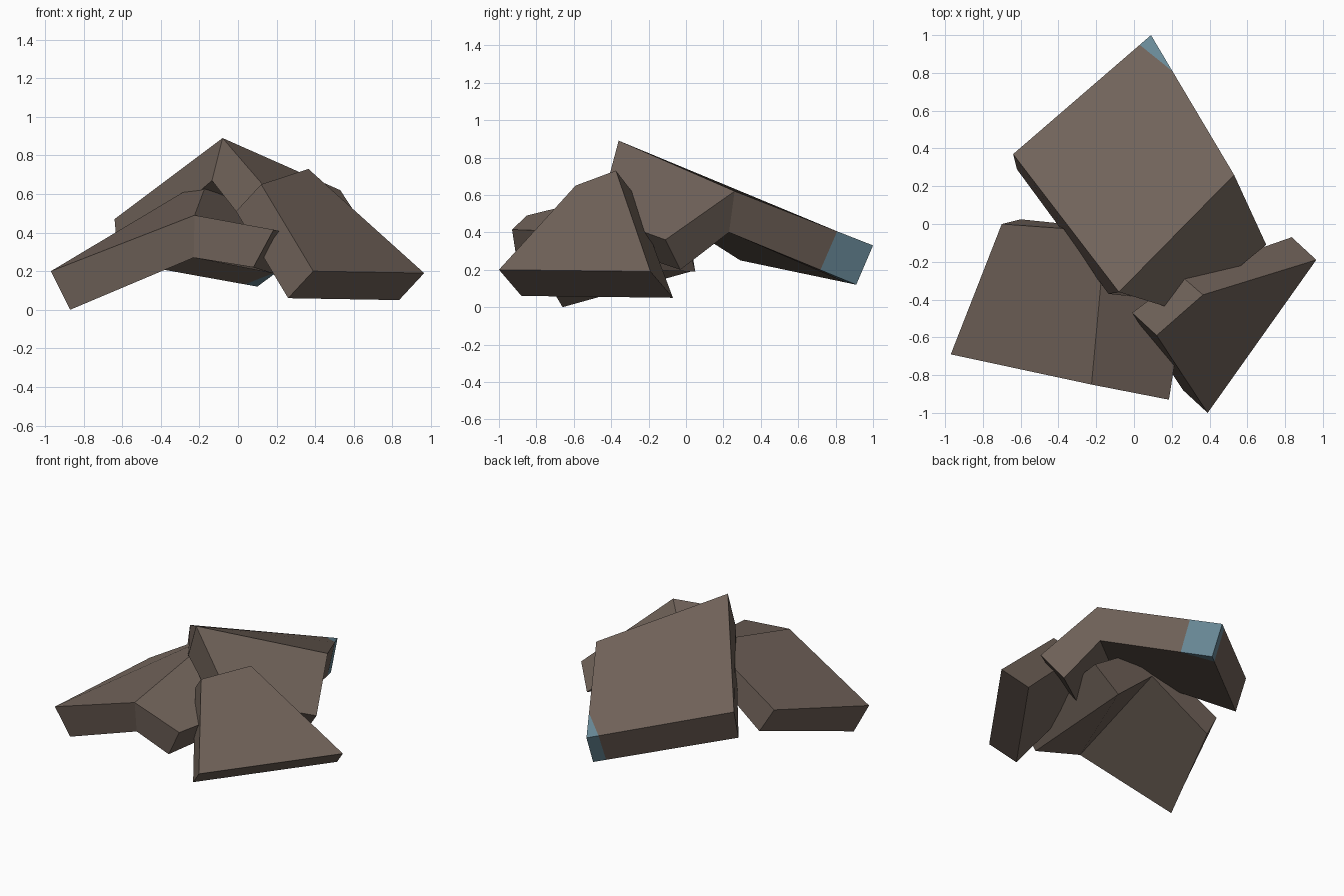
import bpy, bmesh
from mathutils import Vector

if "Cube" in bpy.data.objects:
    bpy.data.objects.remove(bpy.data.objects["Cube"])


def material(name, rgb):
    m = bpy.data.materials.new(name)
    m.diffuse_color = (*rgb, 1)
    m.use_nodes = True
    m.node_tree.nodes["Principled BSDF"].inputs["Base Color"].default_value = m.diffuse_color
    return m


brown = material("brown stone", (0.165, 0.125, 0.102))
blue = material("slate blue", (0.14, 0.25, 0.31))


def slab(name, outer_a, inner_a, outer_b, inner_b, cut=None):
    """Bent slab: a thick open profile at end a joined to one at end b."""
    bm = bmesh.new()
    oa, ia, ob, ib = [[bm.verts.new(p) for p in row]
                      for row in (outer_a, inner_a, outer_b, inner_b)]
    for i in range(len(oa) - 1):
        j = i + 1
        bm.faces.new((oa[i], oa[j], ob[j], ob[i]))   # outer skin
        bm.faces.new((ia[i], ib[i], ib[j], ia[j]))   # inner skin
        bm.faces.new((oa[i], ia[i], ia[j], oa[j]))   # end a
        bm.faces.new((ob[i], ob[j], ib[j], ib[i]))   # end b
    for k in (0, -1):                                # free edges
        bm.faces.new((oa[k], ob[k], ib[k], ia[k]))
    bmesh.ops.recalc_face_normals(bm, faces=bm.faces[:])
    if cut:                                          # coloured corner
        p, q, r = map(Vector, cut)
        n = (q - p).cross(r - q).normalized()
        bmesh.ops.bisect_plane(bm, geom=bm.verts[:] + bm.edges[:] + bm.faces[:],
                               plane_co=p, plane_no=n)
        for f in bm.faces:
            f.material_index = int((f.calc_center_median() - p).dot(n) > 0)
    me = bpy.data.meshes.new(name)
    bm.to_mesh(me)
    bm.free()
    me.materials.append(brown)
    me.materials.append(blue)
    ob_ = bpy.data.objects.new(name, me)
    bpy.context.collection.objects.link(ob_)
    return ob_


# Back slab: large sloping panel, ridge, short lower panel, blue corner
slab("back_slab",
     [(-0.64, 0.37, 0.47), (-0.08, -0.36, 0.89), (0.265, -0.467, 0.49)],
     [(-0.62, 0.29, 0.25), (-0.135, -0.37, 0.67), (0.135, -0.40, 0.325)],
     [(0.09, 1.0, 0.33), (0.53, 0.26, 0.62), (0.70, -0.11, 0.36)],
     [(0.10, 0.91, 0.12), (0.48, 0.23, 0.40), (0.57, -0.03, 0.20)],
     cut=[(0.03, 0.95, 0.345), (0.20, 0.81, 0.40), (0.206, 0.72, 0.20)])

# Front left slab: bent over a ridge that runs back under the large one
slab("front_left_slab",
     [(-0.97, -0.69, 0.20), (-0.225, -0.85, 0.49), (0.185, -0.93, 0.415)],
     [(-0.87, -0.66, 0.0), (-0.23, -0.82, 0.27), (0.08, -0.90, 0.22)],
     [(-0.70, 0.0, 0.36), (-0.15, -0.04, 0.69), (0.33, 0.0, 0.38)],
     [(-0.60, 0.025, 0.19), (-0.17, -0.02, 0.485), (0.175, 0.05, 0.19)])

# Right slab: single leaning wedge of even thickness
face_a = [(0.12, -0.59, 0.65), (0.39, -1.0, 0.20)]
face_b = [(0.365, -0.375, 0.73), (0.965, -0.19, 0.19)]
depth = Vector((-0.13, 0.12, -0.14))
slab("right_slab",
     face_a, [Vector(p) + depth for p in face_a],
     face_b, [Vector(p) + Vector((-0.115, 0.1, -0.13)) if i == 0 else Vector(p) + depth
              for i, p in enumerate(face_b)])
